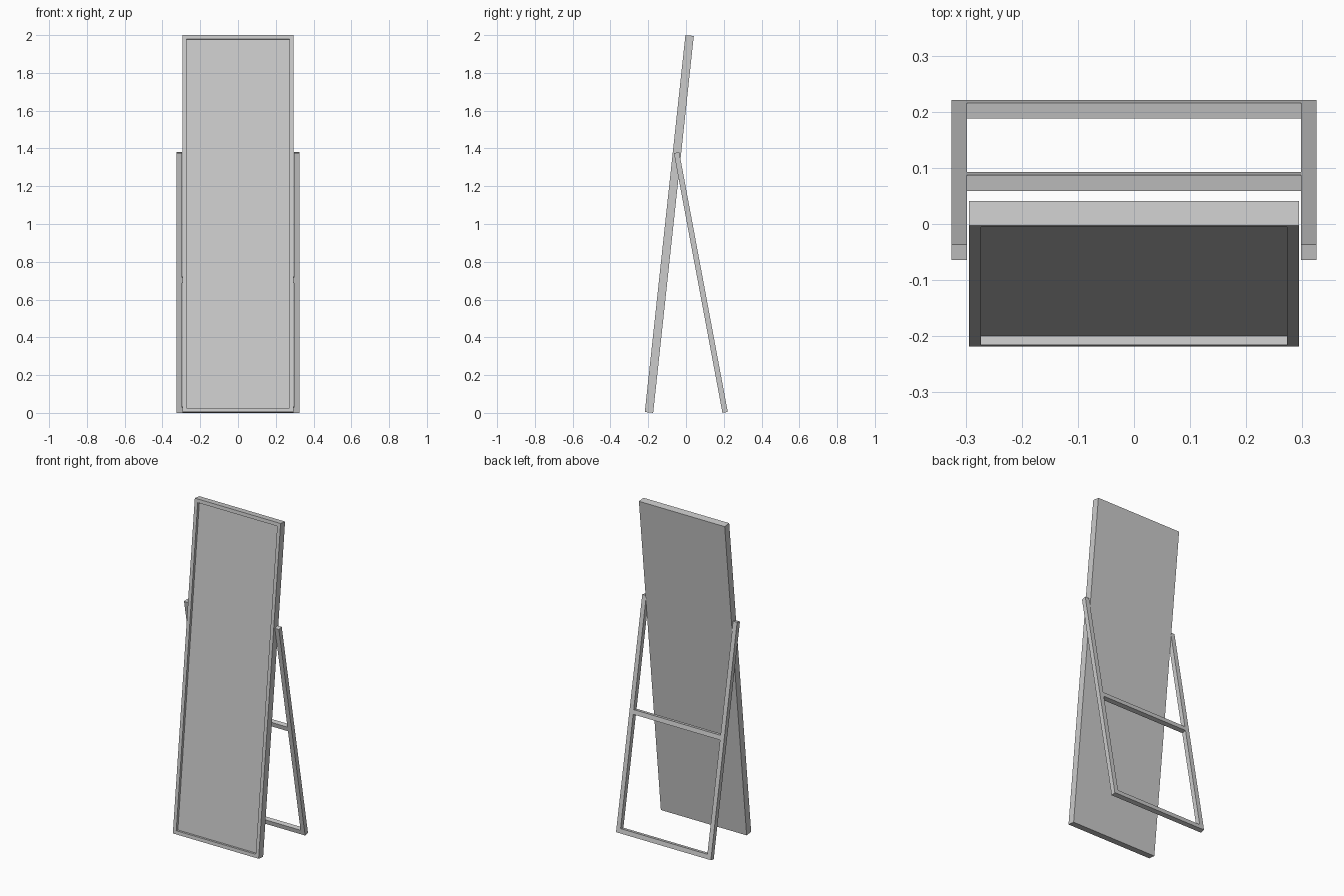
import bpy, bmesh
from math import radians
from mathutils import Vector, Matrix

if "Cube" in bpy.data.objects:
    bpy.data.objects.remove(bpy.data.objects["Cube"])


def box(name, lo, hi, origin, tilt, recess=None):
    """Box between local corners lo/hi, tilted about x at origin; optional front recess (border, depth)."""
    lo, hi = Vector(lo), Vector(hi)
    bm = bmesh.new()
    bmesh.ops.create_cube(bm, size=1)
    bmesh.ops.scale(bm, vec=hi - lo, verts=bm.verts)
    bmesh.ops.translate(bm, vec=(lo + hi) / 2, verts=bm.verts)
    if recess:
        border, depth = recess
        bm.normal_update()
        front = min(bm.faces, key=lambda f: f.normal.y)
        bmesh.ops.inset_region(bm, faces=[front], thickness=border, use_even_offset=True)
        inner = bmesh.ops.extrude_discrete_faces(bm, faces=[front])["faces"][0]
        bmesh.ops.translate(bm, vec=(0, depth, 0), verts=inner.verts)
    bmesh.ops.recalc_face_normals(bm, faces=bm.faces)
    me = bpy.data.meshes.new(name)
    bm.to_mesh(me)
    bm.free()
    ob = bpy.data.objects.new(name, me)
    ob.matrix_world = Matrix.Translation(origin) @ Matrix.Rotation(tilt, 4, 'X')
    bpy.context.collection.objects.link(ob)
    return ob


# Leaning mirror: frame with recessed glass
box("mirror_frame", (-0.294, -0.0445, 0), (0.294, 0, 2.0068),
    (0, -0.1738, 0), radians(-6.15), recess=(0.0215, 0.0165))

# Rear stand: two side legs joined by two crossbars
foot, lean, w = (0, 0.193, 0), radians(10.59), 0.0285
for side, x0, x1 in (("left", -0.325, -0.2975), ("right", 0.2975, 0.325)):
    box(side + "_stand_leg", (x0, 0, 0), (x1, w, 1.399), foot, lean)
for label, z in (("lower", 0.0), ("middle", 0.70)):
    box(label + "_crossbar", (-0.2975, 0, z), (0.2975, w, z + 0.028), foot, lean)
